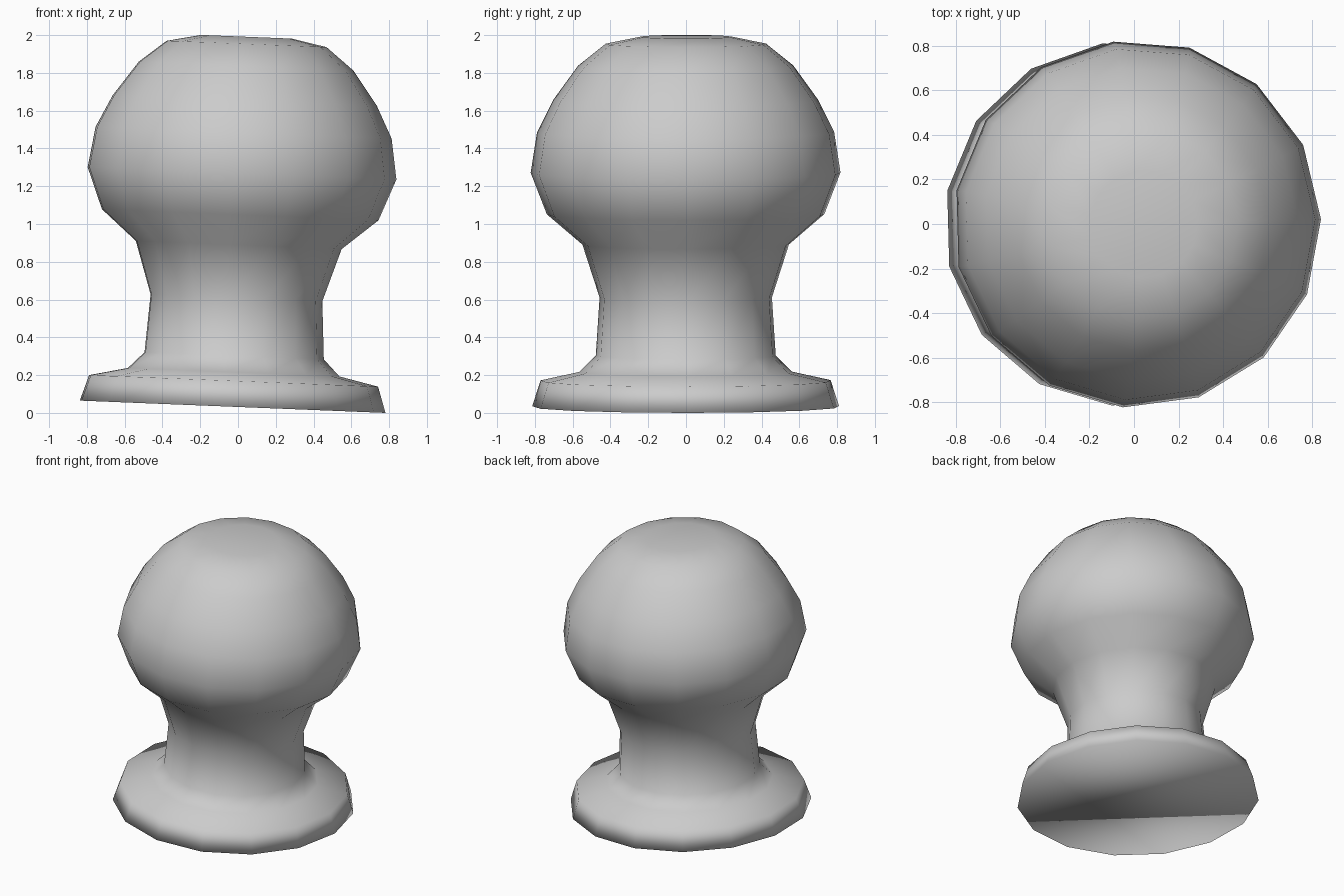
import bpy, bmesh
from math import cos, sin, radians

if "Cube" in bpy.data.objects:
    bpy.data.objects.remove(bpy.data.objects["Cube"])

SIDES = 15
START = radians(1.5)
TILT = radians(2.3)

# Knob profile: (radius, height) from foot rim to crown
profile = [
    (0.817, 0.0), (0.772, 0.137), (0.565, 0.183), (0.479, 0.27),
    (0.459, 0.577), (0.55, 0.857), (0.739, 1.017), (0.825, 1.237),
    (0.791, 1.452), (0.706, 1.622), (0.573, 1.805), (0.427, 1.922),
    (0.242, 1.96),
]

# Lathe the profile and cap both ends
bm = bmesh.new()
rings = []
for r, z in profile:
    rings.append([bm.verts.new((r * cos(START + radians(360 / SIDES) * i),
                                r * sin(START + radians(360 / SIDES) * i), z))
                  for i in range(SIDES)])
for low, high in zip(rings, rings[1:]):
    for i in range(SIDES):
        j = (i + 1) % SIDES
        bm.faces.new((low[i], low[j], high[j], high[i]))
bm.faces.new(rings[0][::-1])
bm.faces.new(rings[-1])
for f in bm.faces:
    f.smooth = True

mesh = bpy.data.meshes.new("round_knob")
bm.to_mesh(mesh)
bm.free()

# Knob leans slightly, resting on one edge of its foot
knob = bpy.data.objects.new("round_knob", mesh)
bpy.context.collection.objects.link(knob)
knob.rotation_euler = (0, TILT, 0)
knob.location = (-0.035, 0, profile[0][0] * sin(TILT))
